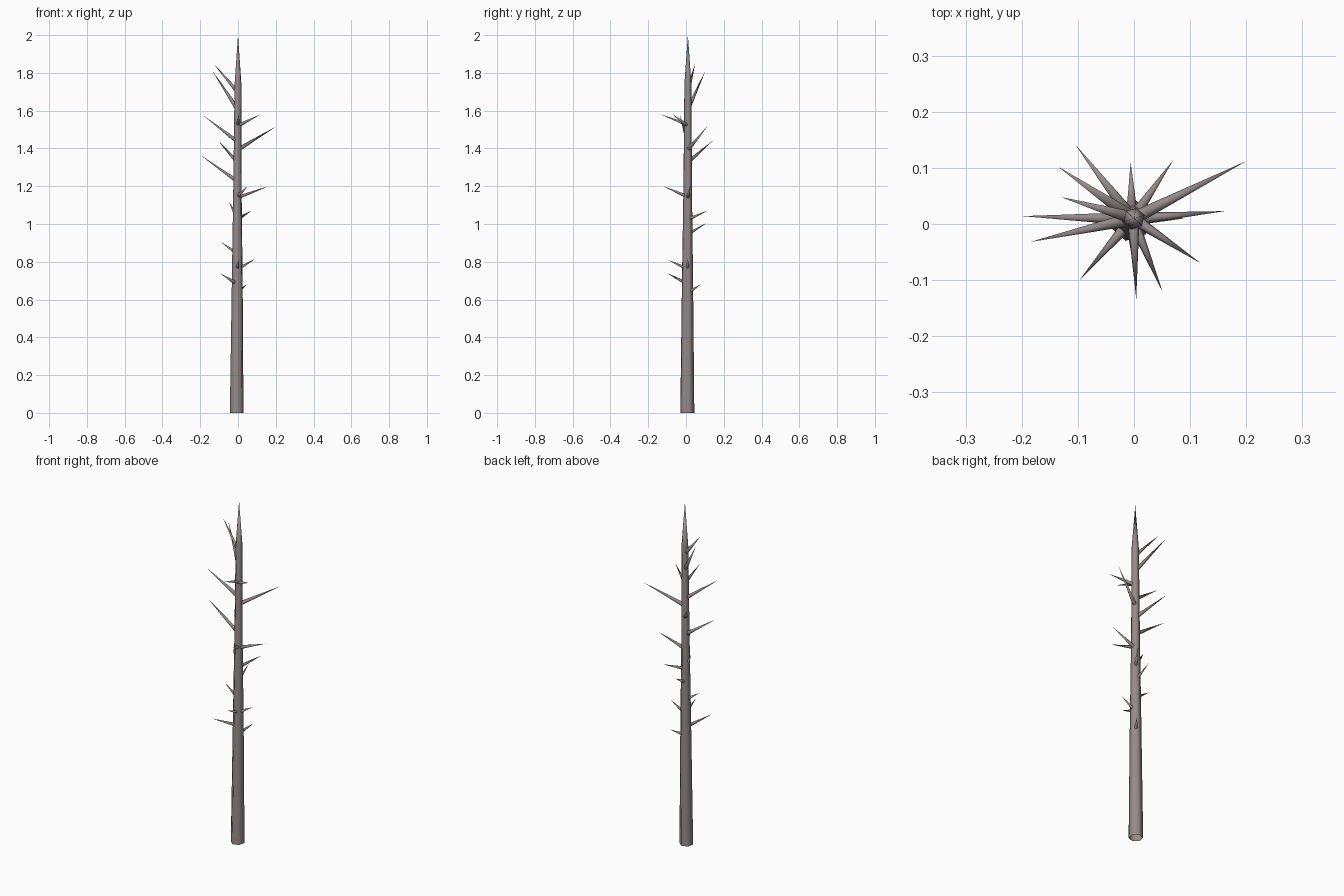
import bpy, bmesh, math
from mathutils import Vector

if "Cube" in bpy.data.objects:
    bpy.data.objects.remove(bpy.data.objects["Cube"])

bark = bpy.data.materials.new("grey_bark")
bark.diffuse_color = (0.30, 0.262, 0.255, 1)
bark.use_nodes = True
bark.node_tree.nodes["Principled BSDF"].inputs["Base Color"].default_value = bark.diffuse_color


def make_object(name, bm):
    bmesh.ops.recalc_face_normals(bm, faces=bm.faces)
    for f in bm.faces:
        f.smooth = True
    me = bpy.data.meshes.new(name)
    bm.to_mesh(me)
    bm.free()
    me.materials.append(bark)
    ob = bpy.data.objects.new(name, me)
    bpy.context.collection.objects.link(ob)
    return ob


# Trunk rings: z, centre x, centre y, radius
RINGS = [(0, -.007, .007, .038), (.7, -.004, .008, .030),
         (1.2, -.003, .009, .023), (1.74, 0, .01, .019)]
SIDES = 6


def trunk_at(z):
    for a, b in zip(RINGS, RINGS[1:]):
        if z <= b[0]:
            t = (z - a[0]) / (b[0] - a[0])
            return [p + (q - p) * t for p, q in zip(a, b)]
    return RINGS[-1]


# Tapered hexagonal trunk ending in a long point, open underneath
bm = bmesh.new()
loops = []
for z, cx, cy, r in RINGS:
    loops.append([bm.verts.new((cx + r * math.cos(math.tau * (i + .3) / SIDES),
                                cy + r * math.sin(math.tau * (i + .3) / SIDES), z))
                  for i in range(SIDES)])
tip = bm.verts.new((0, .01, 2))
for lo, hi in zip(loops, loops[1:]):
    for i in range(SIDES):
        j = (i + 1) % SIDES
        bm.faces.new((lo[i], lo[j], hi[j], hi[i]))
for i in range(SIDES):
    bm.faces.new((loops[-1][i], loops[-1][(i + 1) % SIDES], tip))
make_object("trunk", bm)

# Broken branch spikes: tip x, tip y, tip z, height where it leaves the trunk
SPIKES = [
    (-.130, .048, 1.85, 1.71), (-.135, .102, 1.81, 1.62),
    (-.185, -.032, 1.575, 1.445), (.119, -.070, 1.58, 1.525),
    (.004, -.133, 1.58, 1.53), (.200, .112, 1.515, 1.40),
    (-.104, .141, 1.44, 1.335), (-.199, .014, 1.365, 1.235),
    (.162, .023, 1.20, 1.145), (.051, -.121, 1.20, 1.15),
    (-.048, .020, 1.12, 1.06), (.070, .114, 1.07, 1.03),
    (-.006, .110, 1.005, .955), (-.092, .012, .905, .855),
    (.090, .010, .815, .77), (.002, -.095, .81, .77),
    (-.097, -.100, .74, .69), (.045, .078, .68, .645),
]
bm = bmesh.new()
for x, y, z, zb in SPIKES:
    _, cx, cy, r = trunk_at(zb)
    end = Vector((x, y, z))
    flat = Vector((x - cx, y - cy, 0)).normalized()
    start = Vector((cx, cy, zb)) + flat * r * .6
    d = end - start
    q = d.to_track_quat('Z', 'Y')
    rad = .008 + .018 * min(d.length, .25) * .8
    ring = [bm.verts.new(start + q @ Vector((rad * math.cos(math.tau * i / SIDES),
                                             rad * math.sin(math.tau * i / SIDES), 0)))
            for i in range(SIDES)]
    top = bm.verts.new(end)
    for i in range(SIDES):
        bm.faces.new((ring[i], ring[(i + 1) % SIDES], top))
make_object("branch_spikes", bm)
